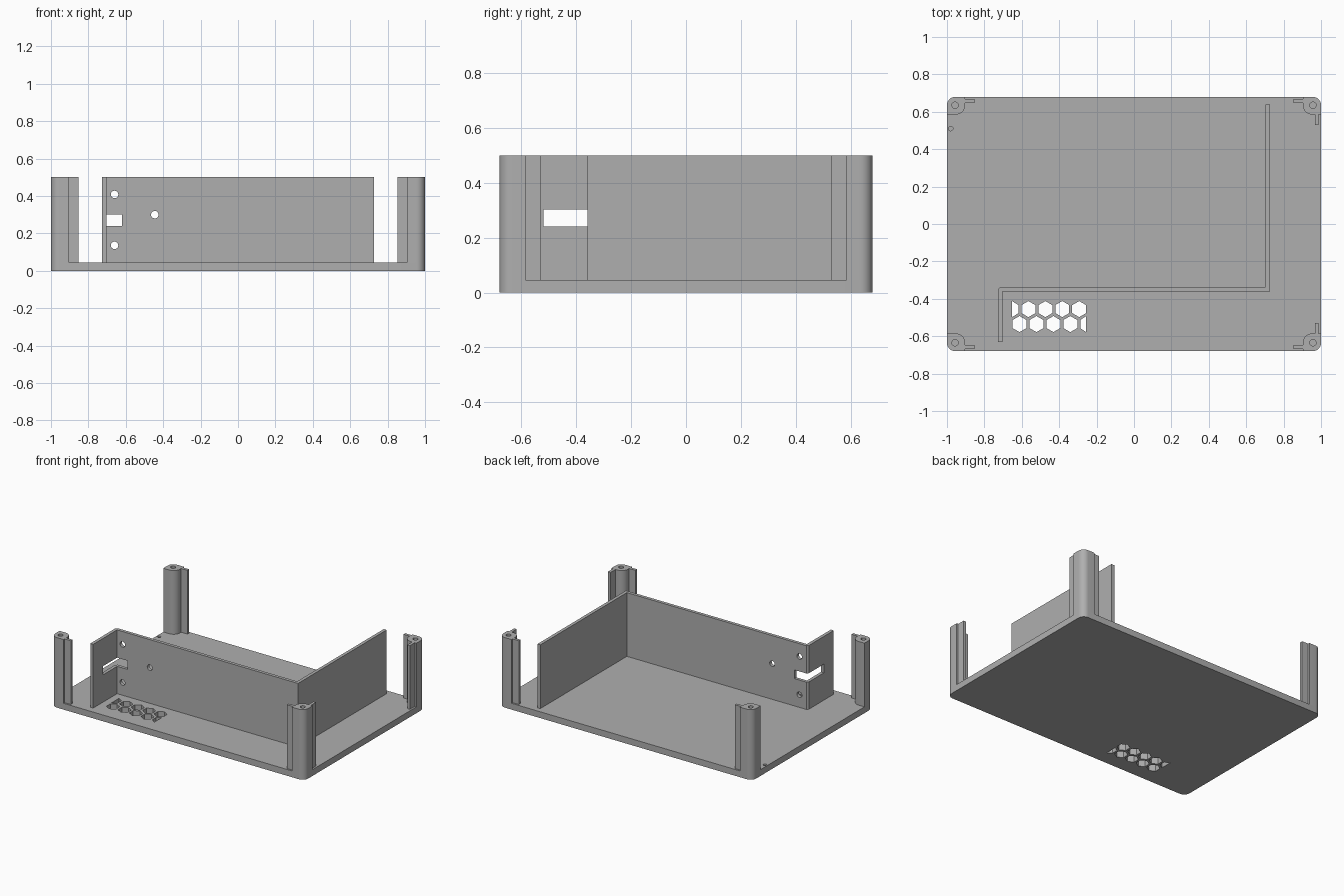
import bpy, bmesh
from math import cos, sin, pi, radians
from mathutils import Vector

if "Cube" in bpy.data.objects:
    bpy.data.objects.remove(bpy.data.objects["Cube"])

GREY = (0.43, 0.43, 0.43, 1)
mat = bpy.data.materials.new("plain_grey")
mat.use_nodes = True
mat.diffuse_color = GREY
mat.node_tree.nodes["Principled BSDF"].inputs["Base Color"].default_value = GREY

HX, HY, FLOOR, TOP = 1.0, 0.68, 0.045, 0.5


def prism(name, outline, z0, z1):
    """Extrude an xy outline from z0 to z1."""
    bm = bmesh.new()
    face = bm.faces.new([bm.verts.new((x, y, z0)) for x, y in outline])
    new = bmesh.ops.extrude_face_region(bm, geom=[face])["geom"]
    bmesh.ops.translate(bm, vec=(0, 0, z1 - z0),
                        verts=[v for v in new if isinstance(v, bmesh.types.BMVert)])
    bmesh.ops.recalc_face_normals(bm, faces=bm.faces)
    mesh = bpy.data.meshes.new(name)
    bm.to_mesh(mesh)
    bm.free()
    mesh.materials.append(mat)
    ob = bpy.data.objects.new(name, mesh)
    bpy.context.collection.objects.link(ob)
    return ob


def rect(x0, x1, y0, y1):
    return [(x0, y0), (x1, y0), (x1, y1), (x0, y1)]


def ngon(x, y, r, n, start=0.0):
    return [(x + r * cos(start + 2 * pi * i / n), y + r * sin(start + 2 * pi * i / n))
            for i in range(n)]


def rounded(corners, radii, steps=8):
    """Round right-angled corners of an outline."""
    pts = []
    for i, r in enumerate(radii):
        c = Vector(corners[i])
        if not r:
            pts.append(tuple(c))
            continue
        a = (Vector(corners[i - 1]) - c).normalized() * r
        b = (Vector(corners[(i + 1) % len(corners)]) - c).normalized() * r
        for k in range(steps + 1):
            t = pi / 2 * k / steps
            pts.append(tuple(c + a + b - b * cos(t) - a * sin(t)))
    return pts


def activate(ob):
    bpy.ops.object.select_all(action='DESELECT')
    ob.select_set(True)
    bpy.context.view_layer.objects.active = ob


def cut(ob, cutters):
    for c in cutters:
        activate(ob)
        mod = ob.modifiers.new("cut", 'BOOLEAN')
        mod.operation, mod.solver, mod.object = 'DIFFERENCE', 'EXACT', c
        bpy.ops.object.modifier_apply(modifier=mod.name)
        bpy.data.objects.remove(c)


def smooth(ob):
    activate(ob)
    bpy.ops.object.shade_smooth_by_angle(angle=radians(30))


# Base plate with a clipped honeycomb vent and a small blind hole
base = prism("base_plate", rounded(rect(-HX, HX, -HY, HY), [0.045] * 4), 0, FLOOR)
VENT_MIN, VENT_MAX = -0.652, -0.256
vents = []
for y, x_first in ((-0.455, -0.655), (-0.535, -0.612)):
    for i in range(5):
        hexagon = [(min(max(x, VENT_MIN), VENT_MAX), py) for x, py in
                   ngon(x_first + i * 0.0905, y, 0.043, 6, pi / 6)]
        # where clipping collapses the tip, keep the cut edge only once
        outline = []
        for p in hexagon:
            if not any((Vector(p) - Vector(q)).length < 1e-5 for q in outline):
                outline.append(p)
        vents.append(prism("vent_cutter", outline, -0.1, 0.1))
vents.append(prism("pin_cutter", ngon(-0.98, 0.51, 0.012, 16), 0.015, 0.1))
cut(base, vents)
smooth(base)

# Corner posts with screw holes and panel-holding fins
for sx, side in ((-1, "right"), (1, "left")):
    for sy, end in ((-1, "front"), (1, "back")):
        tag = f"{end}_{side}"
        box = [(sx * HX, sy * HY), (sx * 0.903, sy * HY),
               (sx * 0.903, sy * 0.585), (sx * HX, sy * 0.585)]
        post = prism("post_" + tag, rounded(box, [0.045, 0, 0.05, 0]), FLOOR, TOP)
        cut(post, [prism("screw_cutter", ngon(sx * 0.957, sy * 0.635, 0.017, 20),
                         0.25, 0.6)])
        smooth(post)
        prism("fin_" + tag, rect(*sorted((sx * 0.91, sx * 0.853)),
                                 *sorted((sy * 0.648, sy * 0.668))), FLOOR, TOP)
        if sx > 0:
            prism("side_fin_" + tag, rect(0.967, 0.987, *sorted((sy * 0.59, sy * 0.53))),
                  FLOOR, TOP)

# Inner partition: one continuous folded wall
OUT, IN, YF, YB = 0.726, 0.703, -0.36, -0.337
path = [(-OUT, -0.63), (-IN, -0.63), (-IN, YF), (OUT, YF), (OUT, 0.64),
        (IN, 0.64), (IN, YB), (-OUT + 0.012, YB), (-OUT, YB - 0.012)]
wall = prism("partition_wall", path, FLOOR, TOP)
holes = [prism("slot_cutter", rect(-0.8, -0.62, -0.52, -0.3), 0.24, 0.302)]
for x, z in ((-0.66, 0.408), (-0.66, 0.136), (-0.445, 0.3)):
    c = prism("hole_cutter", ngon(0, 0, 0.02, 24), -0.08, 0.08)
    c.rotation_euler.x = pi / 2
    c.location = (x, -0.35, z)
    holes.append(c)
bpy.context.view_layer.update()
cut(wall, holes)
smooth(wall)
